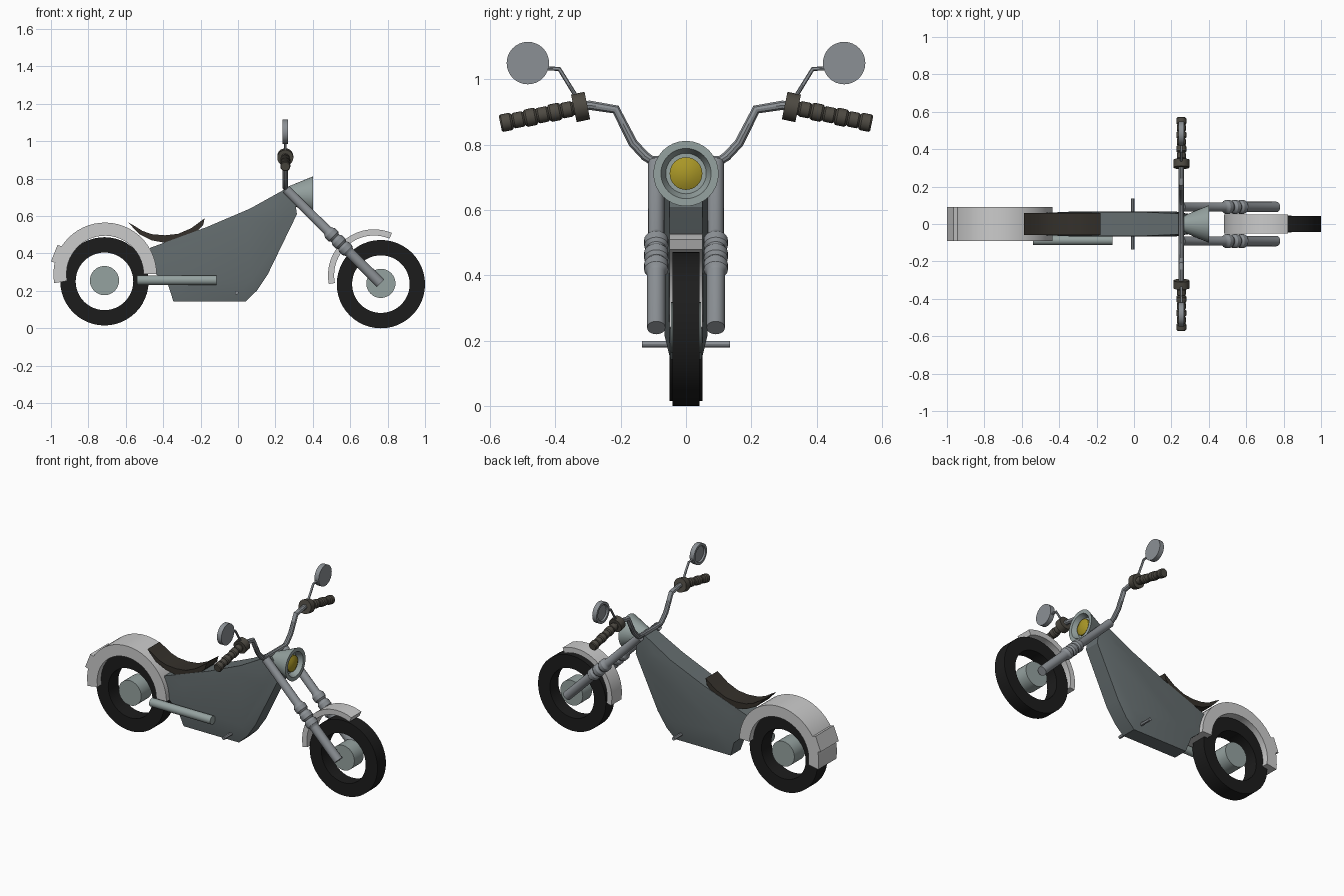
import bpy, bmesh, math
from mathutils import Vector

if "Cube" in bpy.data.objects:
    bpy.data.objects.remove(bpy.data.objects["Cube"])


def material(name, col):
    m = bpy.data.materials.new(name)
    m.diffuse_color = (*col, 1)
    m.use_nodes = True
    m.node_tree.nodes["Principled BSDF"].inputs["Base Color"].default_value = m.diffuse_color
    return m


RUBBER = material("rubber", (0.012, 0.012, 0.012))
PAINT = material("paint", (0.13, 0.155, 0.16))
PLATE = material("plated", (0.3, 0.36, 0.35))
STEEL = material("steel", (0.26, 0.28, 0.3))
LEATHER = material("leather", (0.035, 0.03, 0.024))
GRIP = material("grip", (0.075, 0.068, 0.055))
GLASS = material("glass", (0.4, 0.31, 0.02))


def finish(name, bm, mat=None):
    bmesh.ops.remove_doubles(bm, verts=bm.verts, dist=1e-5)
    bmesh.ops.recalc_face_normals(bm, faces=bm.faces)
    me = bpy.data.meshes.new(name)
    bm.to_mesh(me)
    bm.free()
    ob = bpy.data.objects.new(name, me)
    bpy.context.collection.objects.link(ob)
    if mat:
        me.materials.append(mat)
    bpy.ops.object.select_all(action='DESELECT')
    ob.select_set(True)
    bpy.context.view_layer.objects.active = ob
    bpy.ops.object.shade_smooth_by_angle(angle=math.radians(30))
    return ob


def lathe(name, profile, origin, axis, mat=None, n=32):
    """Spin (radius, distance) points around an axis."""
    q = Vector(axis).to_track_quat('Z', 'Y')
    bm = bmesh.new()
    rings = []
    for r, t in profile:
        rings.append([bm.verts.new(Vector(origin) + q @ Vector(
            (r * math.cos(math.tau * i / n), r * math.sin(math.tau * i / n), t))) for i in range(n)])
    for a, b in zip(rings, rings[1:]):
        for i in range(n):
            j = (i + 1) % n
            bm.faces.new((a[i], a[j], b[j], b[i]))
    bmesh.ops.dissolve_degenerate(bm, dist=1e-6, edges=bm.edges)
    return finish(name, bm, mat)


def rod(name, a, b, r, mat=None, n=24):
    d = Vector(b) - Vector(a)
    return lathe(name, [(0, 0), (r, 0), (r, d.length), (0, d.length)], a, d, mat, n)


def tube(name, pts, r, mat=None):
    cu = bpy.data.curves.new(name, 'CURVE')
    cu.dimensions = '3D'
    cu.bevel_depth, cu.bevel_resolution, cu.use_fill_caps = r, 3, True
    sp = cu.splines.new('POLY')
    sp.points.add(len(pts) - 1)
    for p, co in zip(sp.points, pts):
        p.co = (*co, 1)
    tmp = bpy.data.objects.new(name, cu)
    me = bpy.data.meshes.new_from_object(tmp)
    bm = bmesh.new()
    bm.from_mesh(me)
    bpy.data.objects.remove(tmp)
    bpy.data.meshes.remove(me)
    return finish(name, bm, mat)


def prism(name, pts, hw, mat=None):
    bm = bmesh.new()
    f = bm.faces.new([bm.verts.new((x, -hw, z)) for x, z in pts])
    g = bmesh.ops.extrude_face_region(bm, geom=[f], use_keep_orig=True)
    for v in g['geom']:
        if isinstance(v, bmesh.types.BMVert):
            v.co.y = hw
    return finish(name, bm, mat)


def arc_band(cx, cz, ro, ri, a0, a1, n=20):
    ang = [math.radians(a0 + (a1 - a0) * i / n) for i in range(n + 1)]
    out = [(cx + ro * math.cos(a), cz + ro * math.sin(a)) for a in ang]
    return out + [(cx + ri * math.cos(a), cz + ri * math.sin(a)) for a in reversed(ang)]


# Wheels and hubs
for name, x, z, hw in (("rear", -0.714, 0.251, 0.05), ("front", 0.764, 0.236, 0.042)):
    lathe(name + "_tire", [(0.154, -hw), (0.236, -hw), (0.236, hw), (0.154, hw), (0.154, -hw)],
          (x, 0, z), (0, 1, 0), RUBBER, 48)
    rod(name + "_hub", (x, -hw - 0.004, z + 0.004), (x, hw + 0.004, z + 0.004), 0.078, PLATE, 32)

# Fenders, with a small lip at the tail
prism("front_fender", arc_band(0.727, 0.283, 0.246, 0.213, 67, 191), 0.05)
prism("rear_fender", arc_band(-0.711, 0.289, 0.276, 0.206, 0, 190, 28), 0.09)
prism("tail_lip", [(-0.965, 0.446), (-1.0, 0.357), (-0.96, 0.345), (-0.92, 0.43)], 0.09)

# Body: outline with edge half widths, then a slightly wider flat flank
outline = [(-.47, .43, .06), (-.17, .54, .063), (.065, .64, .063), (.25, .743, .055),
           (.30, .72, .05), (.315, .61, .05), (.16, .29, .052), (.10, .20, .05),
           (.04, .143, .048), (-.345, .143, .048), (-.375, .235, .06), (-.45, .30, .06)]
bm = bmesh.new()
edges = []
for s in (-1, 1):
    outer = [bm.verts.new((x, s * w, z)) for x, z, w in outline]
    inner = [bm.verts.new((x * 0.72, s * 0.066, 0.41 + (z - 0.41) * 0.72)) for x, z, w in outline]
    for i in range(len(outer)):
        j = (i + 1) % len(outer)
        bm.faces.new((outer[i], outer[j], inner[j], inner[i]))
    bm.faces.new(inner)
    edges.append(outer)
for i in range(len(outline)):
    j = (i + 1) % len(outline)
    bm.faces.new((edges[0][i], edges[0][j], edges[1][j], edges[1][i]))
finish("body", bm, PAINT)

# Seat
prism("seat", [(-.588, .567), (-.555, .548), (-.51, .52), (-.46, .503), (-.39, .497), (-.32, .505),
               (-.25, .535), (-.178, .588), (-.187, .55), (-.25, .488), (-.31, .463), (-.37, .453),
               (-.46, .47), (-.53, .505)], 0.06, LEATHER)

# Exhaust pipe and foot pegs
rod("exhaust", (-0.54, -0.087, 0.257), (-0.115, -0.087, 0.257), 0.026, PLATE)
rod("foot_pegs", (-0.007, -0.135, 0.19), (-0.007, 0.135, 0.19), 0.01, STEEL, 12)

# Headlight shell and lens
lathe("headlight", [(0, 0), (0.038, 0), (0.1, 0.15), (0.077, 0.15), (0.062, 0.115), (0, 0.115)],
      (0.25, 0, 0.712), (1, 0, 0), PLATE)
lathe("headlight_lens", [(0, 0), (0.05, 0), (0.05, 0.02), (0.03, 0.03), (0, 0.034)],
      (0.362, 0, 0.712), (1, 0, 0), GLASS)

# Fork tube profile with three gaiter bulges
fork = [(0, 0), (0.025, 0), (0.025, 0.31)]
for t in (0.345, 0.4, 0.45):
    fork += [(0.029, t - 0.026), (0.037, t - 0.014), (0.037, t + 0.012), (0.029, t + 0.023)]
fork += [(0.028, 0.48), (0.028, 0.713), (0, 0.713)]

# Grip profile: collar then ribs
grip = [(0, 0), (0.043, 0), (0.043, 0.042), (0.022, 0.042)]
for i in range(6):
    t, r = 0.045 + i * 0.038, 0.024 + 0.003 * (i % 2)
    grip += [(r - 0.004, t), (r, t + 0.005), (r, t + 0.032), (r - 0.004, t + 0.037)]
grip += [(0, 0.272)]

for s, side in ((-1, "right"), (1, "left")):
    lathe(side + "_fork", fork, (0.257, s * 0.091, 0.743), (0.505, 0, -0.503), STEEL, 24)
    lathe(side + "_grip", grip, (0.253, s * 0.302, 0.92), (0, s * 0.262, -0.054), GRIP, 20)
    # Mirror stem and dished mirror facing the rider
    tube(side + "_mirror_stem", [(0.253, s * 0.325, 0.93), (0.253, s * 0.388, 1.032),
                                 (0.253, s * 0.43, 1.034)], 0.007, STEEL)
    lathe(side + "_mirror", [(0, 0.016), (0.065, 0.016), (0.065, -0.014), (0.05, -0.014),
                             (0.046, -0.004), (0, -0.004)],
          (0.252, s * 0.484, 1.05), (1, 0, 0), STEEL)

# Handlebar
half = [(0.105, 0.752), (0.125, 0.765), (0.162, 0.805), (0.215, 0.908), (0.295, 0.921), (0.33, 0.914)]
path = [(0.253, -y, z) for y, z in reversed(half)] + [(0.253, y, z) for y, z in half]
tube("handlebar", path, 0.015, STEEL)
